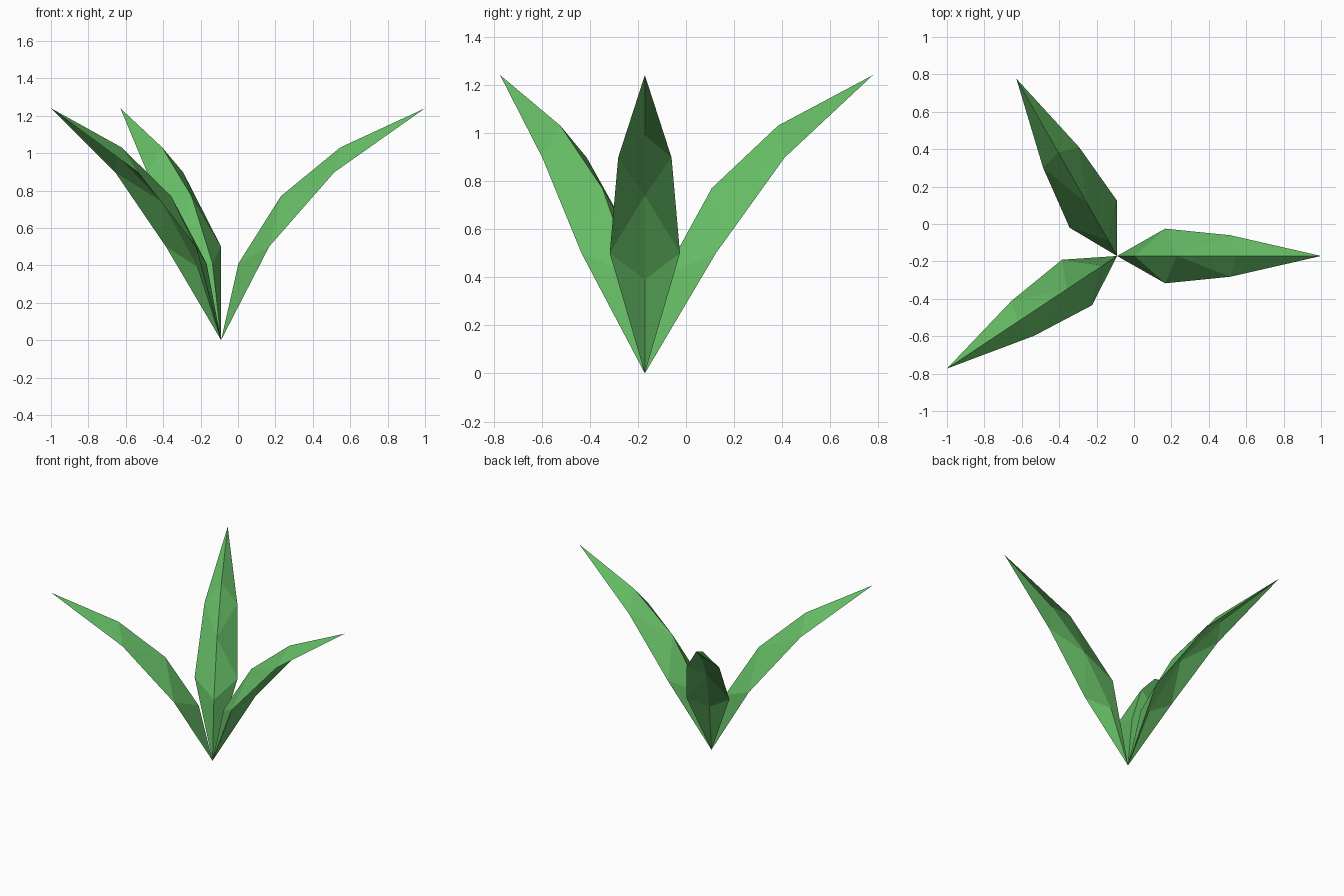
import bpy, math
from mathutils import Matrix

if "Cube" in bpy.data.objects:
    bpy.data.objects.remove(bpy.data.objects["Cube"])

green = bpy.data.materials.new("leaf_green")
green.diffuse_color = (0.13, 0.5, 0.13, 1)
green.use_nodes = True
green.node_tree.nodes["Principled BSDF"].inputs["Base Color"].default_value = green.diffuse_color

BASE = (-0.0905, -0.171, 0)
# Raised midrib: (distance out, height), from root to tip
RIB = [(0, 0), (0.093, 0.41), (0.32, 0.77), (0.637, 1.03), (1.0905, 1.24)]
# Shallower rib of the underside, between the same root and tip
UNDER_RIB = [(0.15, 0.39), (0.38, 0.74), (0.67, 0.99)]
# Leaf margin: (distance out, half width, height)
MARGIN = [(0.257, 0.146, 0.5), (0.605, 0.111, 0.897)]


def leaf(name, angle):
    verts = [(r, 0, z) for r, z in RIB + UNDER_RIB]
    for side in (1, -1):
        verts += [(r, side * w, z) for r, w, z in MARGIN]
    faces = []
    # upper and lower skins, each with two mirrored halves
    for rib, upper in (((0, 1, 2, 3, 4), True), ((0, 5, 6, 7, 4), False)):
        p, q, s, t, tip = rib
        for a, left in ((8, True), (10, False)):
            b = a + 1
            half = [(p, q, a), (q, s, a), (a, s, b), (s, t, b), (t, tip, b)]
            faces += [f if left == upper else f[::-1] for f in half]
    mesh = bpy.data.meshes.new(name)
    mesh.from_pydata(verts, [], faces)
    mesh.transform(Matrix.Translation(BASE) @ Matrix.Rotation(math.radians(angle), 4, 'Z'))
    mesh.materials.append(green)
    obj = bpy.data.objects.new(name, mesh)
    bpy.context.collection.objects.link(obj)


# Three folded leaves fanning out from one root
for name, angle in (("right_leaf", 0), ("back_leaf", 119.6), ("front_left_leaf", 213.5)):
    leaf(name, angle)
